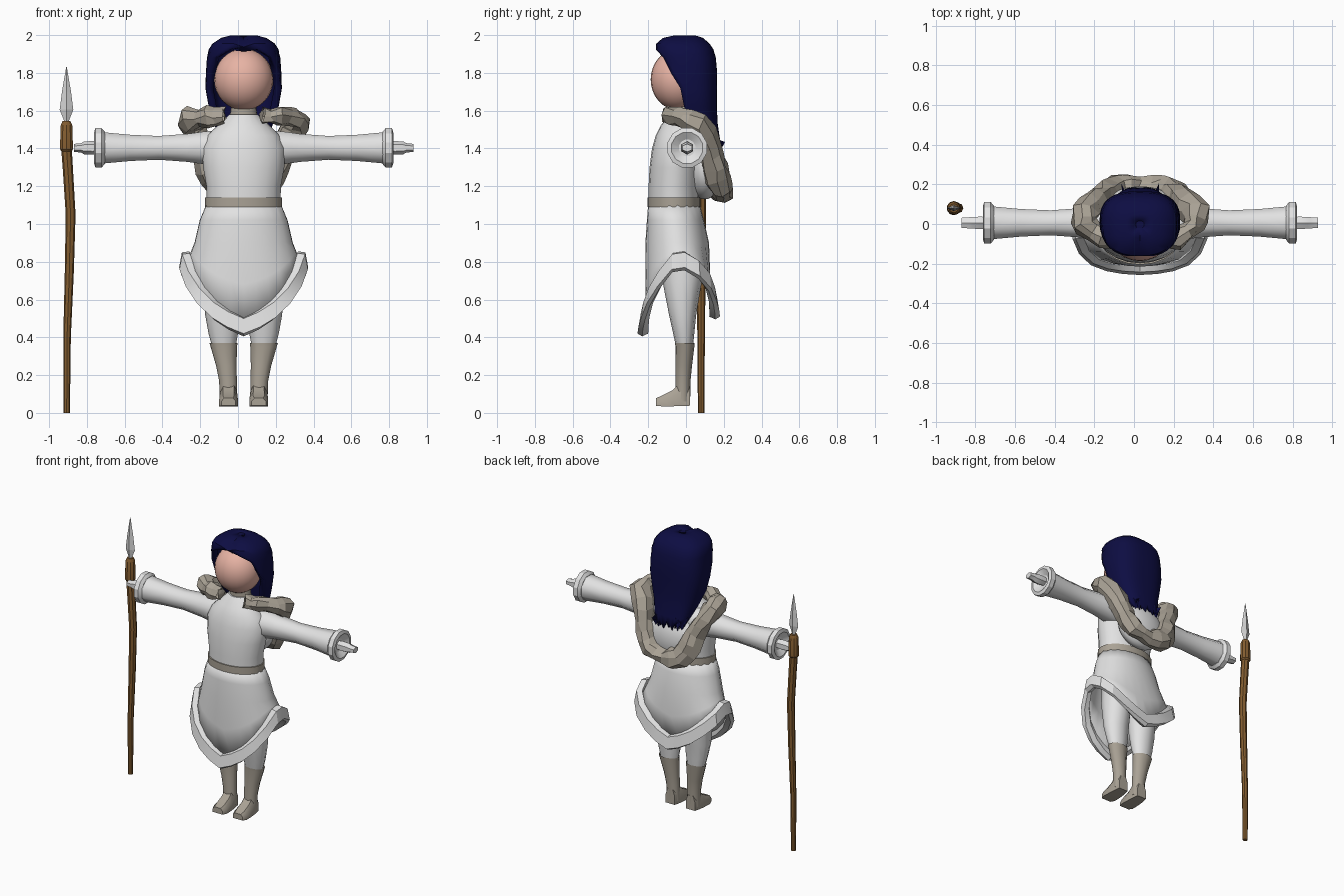
import bpy, bmesh, math, random
from mathutils import Vector

random.seed(4)
CX = 0.03  # body centre line
TAU = 2 * math.pi

if bpy.data.objects.get("Cube"):
    bpy.data.objects.remove(bpy.data.objects["Cube"])


def material(name, r, g, b):
    m = bpy.data.materials.new(name)
    m.use_nodes = True
    m.diffuse_color = (r, g, b, 1)
    m.node_tree.nodes["Principled BSDF"].inputs["Base Color"].default_value = (r, g, b, 1)
    return m


WHITE = material("white cloth", .76, .76, .76)
FUR = material("grey beige", .40, .36, .30)
SKIN = material("skin", .80, .45, .37)
HAIR = material("dark blue hair", .004, .004, .055)
WOOD = material("brown wood", .23, .11, .03)
STEEL = material("pale steel", .66, .66, .66)


def smooth(ob, angle=40):
    bpy.ops.object.select_all(action='DESELECT')
    ob.select_set(True)
    bpy.context.view_layer.objects.active = ob
    bpy.ops.object.shade_smooth_by_angle(angle=math.radians(angle))


def loft(name, rings, mat, closed=True, caps=True, angle=40, thick=0):
    """Skin a row of equal-sized point rings."""
    bm = bmesh.new()
    rows = [[bm.verts.new(p) for p in r] for r in rings]
    n = len(rows[0])
    for a, b in zip(rows, rows[1:]):
        for i in range(n if closed else n - 1):
            j = (i + 1) % n
            bm.faces.new((a[i], a[j], b[j], b[i]))
    if caps:
        bm.faces.new(rows[0])
        bm.faces.new(rows[-1])
    bmesh.ops.remove_doubles(bm, verts=bm.verts[:], dist=.0005)
    bmesh.ops.recalc_face_normals(bm, faces=bm.faces[:])
    me = bpy.data.meshes.new(name)
    bm.to_mesh(me)
    bm.free()
    me.materials.append(mat)
    ob = bpy.data.objects.new(name, me)
    bpy.context.collection.objects.link(ob)
    if thick:
        s = ob.modifiers.new("thickness", 'SOLIDIFY')
        s.thickness = thick
        s.offset = -1
    if angle:
        smooth(ob, angle)
    return ob


def flat_ring(x, y, z, rx, ry, n=16):
    return [(x + rx * math.sin(TAU * i / n), y - ry * math.cos(TAU * i / n), z) for i in range(n)]


def side_ring(x, y, z, ry, rz, n=8):
    return [(x, y + ry * math.cos(TAU * (i + .5) / n), z + rz * math.sin(TAU * (i + .5) / n))
            for i in range(n)]


def ball(name, loc, scale, mat):
    bpy.ops.mesh.primitive_uv_sphere_add(segments=24, ring_count=16, location=loc)
    ob = bpy.context.object
    ob.name = name
    ob.scale = scale
    ob.data.materials.append(mat)
    smooth(ob, 60)


def front_back(z, rx, front, back, n=20):
    return flat_ring(CX, (front + back) / 2, z, rx, (back - front) / 2, n)


# Head, neck and torso
ball("head", (CX, -.04, 1.765), (.157, .147, .163), SKIN)
loft("neck_collar", [front_back(z, r, -.08, .05) for z, r in ((1.53, .085), (1.58, .072), (1.63, .065))], FUR)
loft("torso", [front_back(*p) for p in (
    (1.09, .195, -.198, .07), (1.2, .197, -.198, .07), (1.3, .215, -.193, .08),
    (1.4, .22, -.18, .085), (1.47, .19, -.16, .075), (1.52, .14, -.135, .06),
    (1.58, .075, -.09, .045))], WHITE)
loft("belt", [front_back(z, .204, -.205, .078) for z in (1.09, 1.14)], FUR)

# Skirt with a pointed hem, front and back
half = [(0, -.212, .46), (.07, -.21, .495), (.14, -.203, .545), (.21, -.182, .62),
        (.265, -.135, .71), (.295, -.07, .80), (.297, -.01, .81), (.285, .06, .765),
        (.23, .11, .70), (.15, .13, .63), (.07, .135, .58), (0, .135, .55)]
hem = [Vector(p) for p in half] + [Vector((-x, y, z)) for x, y, z in half[-2:0:-1]]


def hem_ring(rx, front, back, z):
    cy, ry = (front + back) / 2, (back - front) / 2
    out = []
    for p in hem:
        a = math.atan2(p.x / .297, -(p.y + .035) / .175)
        out.append((CX + rx * math.sin(a), cy - ry * math.cos(a), z))
    return out


hem_line = [p + Vector((CX, 0, 0)) for p in hem]
hip = hem_ring(.263, -.215, .122, .9)
mid = [Vector(a).lerp(b, .5) for a, b in zip(hip, hem_line)]
loft("skirt", [hem_ring(.197, -.2, .072, 1.11), hem_ring(.235, -.207, .095, 1.02), hip, mid, hem_line],
     WHITE, caps=False, angle=50, thick=.012)

# Raised trim that follows the hem
trim = []
for p in hem:
    o = Vector((p.x, p.y + .035, 0)).normalized()
    up = Vector((CX, 0, 0)) + p
    trim.append([up + o * d + Vector((0, 0, h)) for d, h in
                 ((-.01, .045), (.03, .04), (.045, -.04), (.02, -.055), (-.012, -.04))])
loft("hem_trim", trim + trim[:1], WHITE, caps=False, angle=25)

for side, word in ((1, "left"), (-1, "right")):
    # Legs, boots and feet
    def leg(x, y, z, rx, ry):
        return flat_ring(CX + side * x, y, z, rx, ry, 12)

    loft(word + "_trouser", [leg(*p) for p in (
        (.10, -.02, .92, .10, .11), (.11, -.02, .7, .10, .105), (.112, -.018, .52, .092, .072),
        (.108, -.012, .42, .078, .056), (.105, -.008, .35, .062, .045))], WHITE)
    loft(word + "_boot", [leg(*p) for p in (
        (.105, -.006, .345, .066, .048), (.107, -.006, .37, .074, .052), (.105, -.006, .35, .07, .05),
        (.092, -.012, .25, .054, .044), (.083, -.016, .17, .047, .04), (.08, -.018, .06, .046, .04))], FUR)
    loft(word + "_foot", [side_x for side_x in (
        [(CX + side * (.08 + w * u), y, z0 + h * v) for u, v in
         ((-1, 0), (1, 0), (1, .6), (.6, 1), (-.6, 1), (-1, .6))]
        for y, w, h, z0 in ((.022, .036, .10, .038), (-.03, .045, .125, .036), (-.07, .048, .085, .035),
                            (-.13, .05, .055, .035), (-.16, .038, .04, .038)))], FUR)

    # Sleeve, flared cuff and hand
    def arm(x, r, flat=1, n=8):
        return side_ring(CX + side * x, .006, 1.403, r * flat, r, n)

    loft(word + "_sleeve", [arm(x, r) for x, r in (
        (.08, .10), (.2, .095), (.3, .08), (.45, .068), (.6, .075), (.75, .09))], WHITE, angle=50)
    loft(word + "_cuff", [arm(x, r, 1, 12) for x, r in (
        (.735, .088), (.752, .108), (.785, .108), (.792, .085), (.765, .045))], WHITE, angle=25)
    loft(word + "_hand", [arm(x, r, f, 6) for x, r, f in (
        (.75, .03, 1), (.80, .036, 1), (.845, .034, 1), (.86, .025, 1.3), (.898, .021, 1.4))], WHITE, angle=25)

# Hood lying on the back, edged by a ragged fur loop
ball("hood", (CX, .10, 1.29), (.18, .09, .16), WHITE)
fur_half = [(.10, -.09, 1.575, .045), (.19, -.07, 1.57, .06), (.275, -.01, 1.555, .06),
            (.28, .06, 1.53, .07), (.215, .115, 1.42, .07), (.18, .15, 1.3, .07),
            (.12, .18, 1.2, .072), (0, .185, 1.165, .068)]
path = fur_half + [(-x, y, z, r) for x, y, z, r in fur_half[-2::-1]]
cu = bpy.data.curves.new("fur_collar", 'CURVE')
cu.dimensions = '3D'
cu.bevel_depth = 1
cu.bevel_resolution = 2
cu.use_fill_caps = True
cu.resolution_u = 1
sp = cu.splines.new('POLY')
dense = []
for a, b in zip(path, path[1:]):
    dense += [a, [(u + v) / 2 for u, v in zip(a, b)]]
dense.append(path[-1])
sp.points.add(len(dense) - 1)
for pt, (x, y, z, r) in zip(sp.points, dense):
    pt.co = (CX + x, y, z, 1)
    pt.radius = r * random.uniform(.82, 1.1)
cu.materials.append(FUR)
fur = bpy.data.objects.new("fur_collar", cu)
bpy.context.collection.objects.link(fur)
bpy.ops.object.select_all(action='DESELECT')
fur.select_set(True)
bpy.context.view_layer.objects.active = fur
bpy.ops.object.convert(target='MESH')
for v in bpy.context.object.data.vertices:
    v.co += Vector([random.uniform(-.011, .011) for _ in range(3)])
for f in bpy.context.object.data.polygons:
    f.use_smooth = False

# Hair shell, open at the face and ragged at the ends: z, half width, front, back, opening edge
levels = [(1.998, .07, -.07, .05, -1), (1.985, .12, -.125, .09, -1), (1.955, .165, -.16, .125, -1),
          (1.925, .185, -.165, .145, -.16), (1.88, .195, -.16, .158, -.12), (1.80, .2, -.15, .165, -.08),
          (1.72, .203, -.14, .165, -.03), (1.62, .185, -.12, .163, -.01), (1.53, .155, -.07, .168, .03),
          (1.46, .135, 0, .178, .09), (1.40, .11, .06, .185, .13)]
rows = []
N = 28
for k, (z, rx, front, back, edge) in enumerate(levels):
    cy, ry = (front + back) / 2, (back - front) / 2
    c = max(-1, min(1, (cy - edge) / ry))
    start = math.acos(math.copysign(abs(c) ** (1 / .75), c))
    row = []
    for i in range(N + 1):
        a = start + (TAU - 2 * start) * i / N
        s, co = math.sin(a), math.cos(a)
        x = rx * math.copysign(abs(s) ** .75, s)
        y = cy - ry * math.copysign(abs(co) ** .75, co)
        dip = .018 * math.exp(-(x / .02) ** 2) if k < 4 and y < 0 else 0
        if k == len(levels) - 1:
            dip = (0, .03, -.03, .015)[i % 4]
        row.append((CX + x, y, z - dip))
    rows.append(row)
crown = [(CX + .3 * (x - CX), y * .3, 1.997) for x, y, z in rows[0]]
centre = [(CX, -.01, 1.995)] * (N + 1)
hair = loft("hair", [crown] + rows, HAIR, closed=False, caps=False, angle=30, thick=.04)
loft("hair_crown", [[(x, y, 1.97) for x, y, z in crown[:-1]], crown[:-1]], HAIR, angle=0)

# Spear
loft("spear_shaft", [flat_ring(x, .08, z, r, r, 8) for x, z, r in (
    (-.907, 0, .017), (-.905, .4, .02), (-.893, .75, .024), (-.886, 1.05, .026),
    (-.9, 1.28, .027), (-.908, 1.4, .028))], WOOD)
loft("spear_socket", [flat_ring(-.908, .08, z, r, r, 10) for z, r in (
    (1.385, .028), (1.395, .036), (1.52, .033), (1.545, .022))], WOOD, angle=30)
loft("spear_blade", [flat_ring(-.908, .08, z, w, d, 4) for z, w, d in (
    (1.53, .013, .013), (1.55, .014, .012), (1.605, .036, .016), (1.70, .024, .012), (1.83, .002, .002))],
    STEEL, angle=0)
